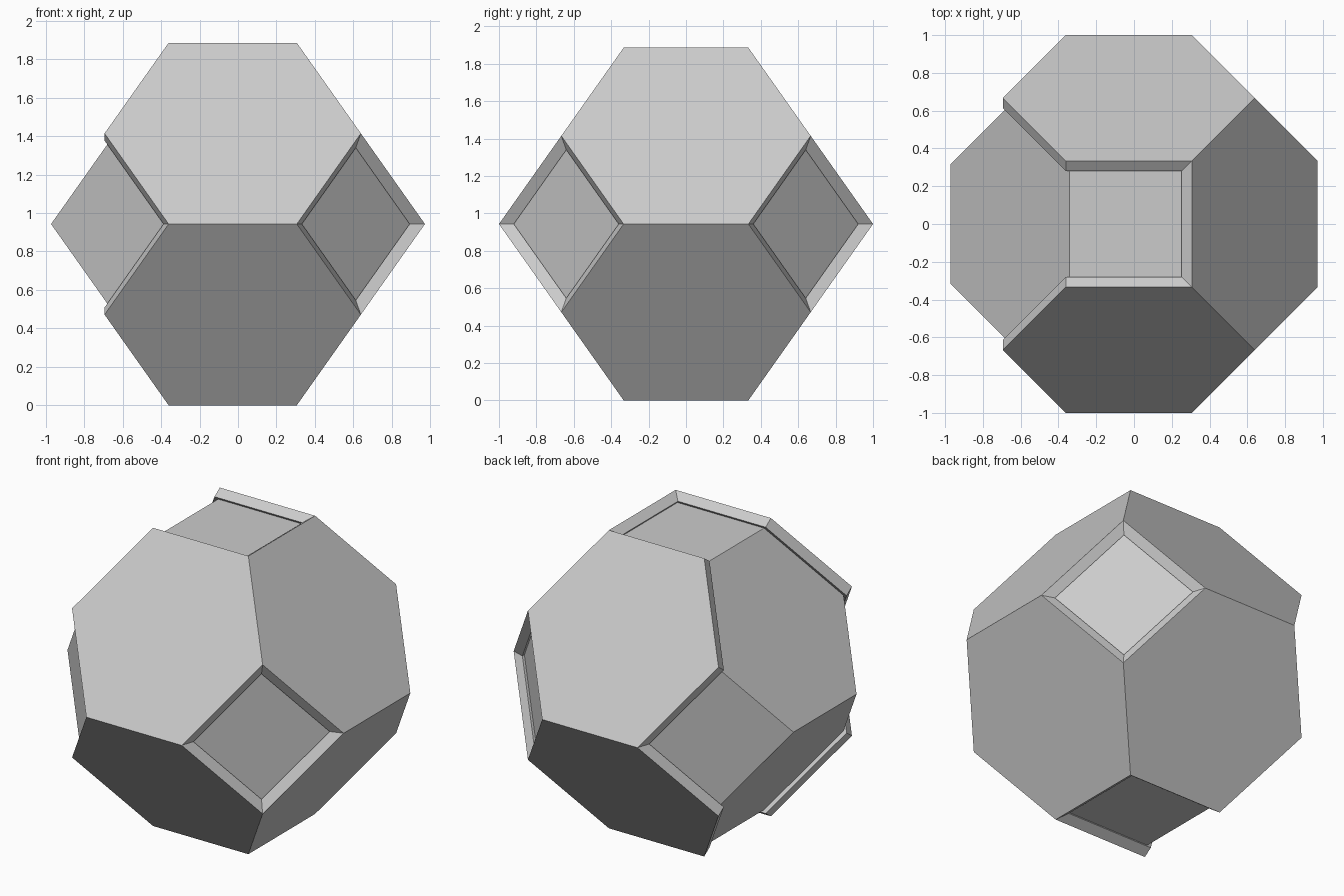
import bpy, bmesh, math
from mathutils import Vector, Matrix

if "Cube" in bpy.data.objects:
    bpy.data.objects.remove(bpy.data.objects["Cube"])

EDGE = 2 / 3                       # edge length of the outer truncated octahedron
HALF_H = EDGE * math.sqrt(2)       # half of its height
FACE_D = EDGE * math.sqrt(1.5)     # distance from centre to a hexagon face
PANEL_T = 0.065                    # panel thickness
CORE_S = 0.945                     # core size relative to the outer solid
CENTRE = Vector((-0.0275, 0, HALF_H))


def finish(bm, name):
    bmesh.ops.recalc_face_normals(bm, faces=bm.faces)
    mesh = bpy.data.meshes.new(name)
    bm.to_mesh(mesh)
    bm.free()
    obj = bpy.data.objects.new(name, mesh)
    obj.location = CENTRE
    bpy.context.collection.objects.link(obj)


def hexagon(angle, up):
    """Corners and normal of one hexagon face, turned by angle about z."""
    turn = Matrix.Rotation(angle, 3, 'Z')
    n = Vector((0, -math.sqrt(2 / 3), up * math.sqrt(1 / 3)))
    u = Vector((1, 0, 0))
    v = n.cross(u)
    pts = []
    for i in range(6):
        a = i * math.pi / 3
        pts.append(turn @ (n * FACE_D + (u * math.cos(a) + v * math.sin(a)) * EDGE))
    return pts, turn @ n


# Inner core: the smaller truncated octahedron
bm = bmesh.new()
for k in range(4):
    for up in (1, -1):
        for p in hexagon(k * math.pi / 2, up)[0]:
            bm.verts.new(p * CORE_S)
bmesh.ops.remove_doubles(bm, verts=bm.verts, dist=0.001)
bmesh.ops.convex_hull(bm, input=bm.verts)
bmesh.ops.dissolve_limit(bm, angle_limit=0.02, verts=bm.verts, edges=bm.edges)
finish(bm, "core")

# Hexagonal plates on the front, right and back; the left side stays bare
for k, side in enumerate(("front", "right", "back")):
    for up, level in ((1, "upper"), (-1, "lower")):
        pts, n = hexagon(k * math.pi / 2, up)
        bm = bmesh.new()
        outer = [bm.verts.new(p) for p in pts]
        inner = [bm.verts.new(p - n * PANEL_T) for p in pts]
        bm.faces.new(outer)
        bm.faces.new(inner[::-1])
        for i in range(6):
            j = (i + 1) % 6
            bm.faces.new((outer[i], inner[i], inner[j], outer[j]))
        finish(bm, f"{side}_{level}_plate")
